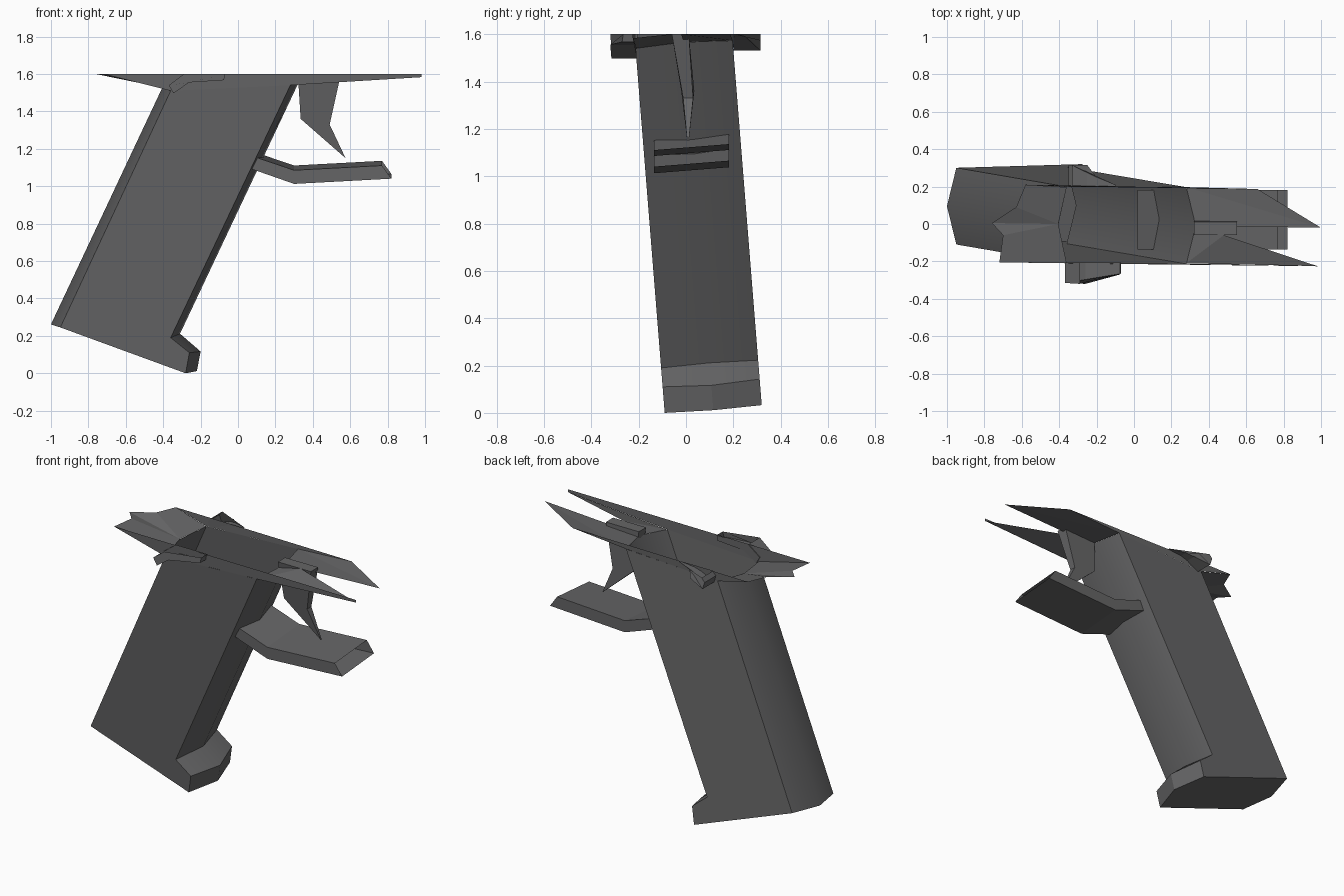
import bpy
import bmesh
import math

cube = bpy.data.objects.get("Cube")
if cube:
    bpy.data.objects.remove(cube, do_unlink=True)

TOP = 1.6       # level of the flat cut across the frame
HALF = 0.205    # half width of the grip
TILT = 0.08     # sideways lean of the whole part

metal = bpy.data.materials.new("dark grey metal")
metal.use_nodes = True
grey = (0.13, 0.13, 0.133, 1)
metal.diffuse_color = grey
metal.node_tree.nodes["Principled BSDF"].inputs["Base Color"].default_value = grey


def lean(x, y, z):
    """Lean an upright point sideways."""
    return (x, y - TILT * z + 0.115, z + TILT * (y + HALF))


def make(name, verts, faces, smooth=False, solid=True):
    bm = bmesh.new()
    vs = [bm.verts.new(v) for v in verts]
    for f in faces:
        bm.faces.new([vs[i] for i in f])
    if solid:
        bmesh.ops.recalc_face_normals(bm, faces=bm.faces)
    mesh = bpy.data.meshes.new(name)
    bm.to_mesh(mesh)
    bm.free()
    mesh.materials.append(metal)
    obj = bpy.data.objects.new(name, mesh)
    bpy.context.collection.objects.link(obj)
    if smooth:
        bpy.ops.object.select_all(action='DESELECT')
        bpy.context.view_layer.objects.active = obj
        obj.select_set(True)
        bpy.ops.object.shade_smooth_by_angle(angle=math.radians(32))
    return obj


def loft(name, rows, open_edges=(), smooth=False):
    """Join matching outlines; open_edges are the strips left out."""
    n = len(rows[0])
    faces = [list(range(n)), [(len(rows) - 1) * n + i for i in range(n)]]
    for r in range(len(rows) - 1):
        for i in range(n):
            if i not in open_edges:
                j = (i + 1) % n
                faces.append([r * n + i, r * n + j, (r + 1) * n + j, (r + 1) * n + i])
    return make(name, [v for row in rows for v in row], faces, smooth)


# Grip: two flat sides with bowed front and back, open at the top
side = [(-0.95, 0.245), (-0.28, 0), (-0.26, 0.11), (-0.36, 0.19), (0.28, 1.54), (-0.36, 1.51)]
ridge = [(-1, 0.245), (-0.22, -0.005), (-0.2, 0.1), (-0.31, 0.195), (0.33, 1.55), (-0.405, 1.51)]
loft("grip", [[lean(x, y, z) for x, z in outline]
              for outline, y in ((side, -HALF), (ridge, 0), (side, HALF))],
     open_edges=(4,), smooth=True)

# Trigger guard: flat bent bar with an open end
bar = [(0.02, 1.18), (0.3, 1.085), (0.77, 1.11), (0.82, 1.04), (0.3, 1.012), (0.02, 1.11)]
loft("trigger_guard", [[(x, y, z + TILT * (y + 0.14)) for x, z in bar] for y in (-0.135, 0.182)],
     open_edges=(2,))

# Trigger: curved blade tapering to a point
blade = [(0.32, TOP), (0.335, 1.36), (0.575, 1.15), (0.49, 1.33), (0.55, TOP)]
near = (-0.06, -0.02, 0.005, -0.012, -0.06)
far = (0.012, 0.035, 0.012, 0.03, 0.012)
loft("trigger", [[(x, y, z) for (x, z), y in zip(blade, ys)] for ys in (near, far)])

# Rear underside of the frame, sloping up to a jagged cut
make("rear_underside", [
    (-0.36, -0.21, 1.51), (-0.405, 0, 1.527), (-0.36, 0.197, 1.543),
    (-0.58, 0.21, TOP), (-0.63, 0.09, TOP), (-0.76, 0.005, TOP),
    (-0.7, -0.06, TOP), (-0.72, -0.205, TOP)],
    [(0, 1, 6, 7), (1, 5, 6), (1, 4, 5), (1, 2, 3, 4)], solid=False)

# Front underside, split into two long prongs
make("front_left_prong", [
    (0.28, 0.197, 1.573), (0.66, 0.187, TOP), (1, -0.02, TOP), (0.33, -0.01, 1.567)],
    [(0, 1, 2), (0, 2, 3)], solid=False)
make("front_right_prong", [
    (0.28, -0.21, 1.54), (0.33, -0.01, 1.567), (0.48, -0.06, TOP), (0.98, -0.225, 1.583)],
    [(0, 1, 2), (0, 2, 3)], solid=False)

# Thin side walls of the frame
make("right_wall", [
    (-0.72, -0.205, TOP), (-0.36, -0.21, 1.51), (0.28, -0.213, 1.54),
    (0.98, -0.225, 1.583), (0.98, -0.226, TOP)], [(0, 1, 2, 3, 4)], solid=False)
make("left_wall", [
    (-0.58, 0.21, TOP), (-0.36, 0.2, 1.543), (0.28, 0.196, 1.573),
    (0.66, 0.187, TOP)], [(3, 2, 1, 0)], solid=False)

# Side levers, cut open along the top
right = [(-0.29, TOP), (-0.37, 1.54), (-0.345, 1.497), (-0.26, 1.555), (-0.075, 1.567), (-0.07, TOP)]
left = [(-0.33, TOP), (-0.35, 1.575), (-0.335, 1.53), (-0.25, 1.575), (-0.2, 1.59), (-0.1, TOP)]
for name, outline, inner, outer in (
        ("right_lever", right, -0.205, (-0.32, -0.315, -0.315, -0.32, -0.27, -0.265)),
        ("left_lever", left, 0.2, (0.315, 0.315, 0.315, 0.315, 0.25, 0.21))):
    loft(name, [[(x, inner, z) for x, z in outline],
                [(x, y, z) for (x, z), y in zip(outline, outer)]], open_edges=(5,))
